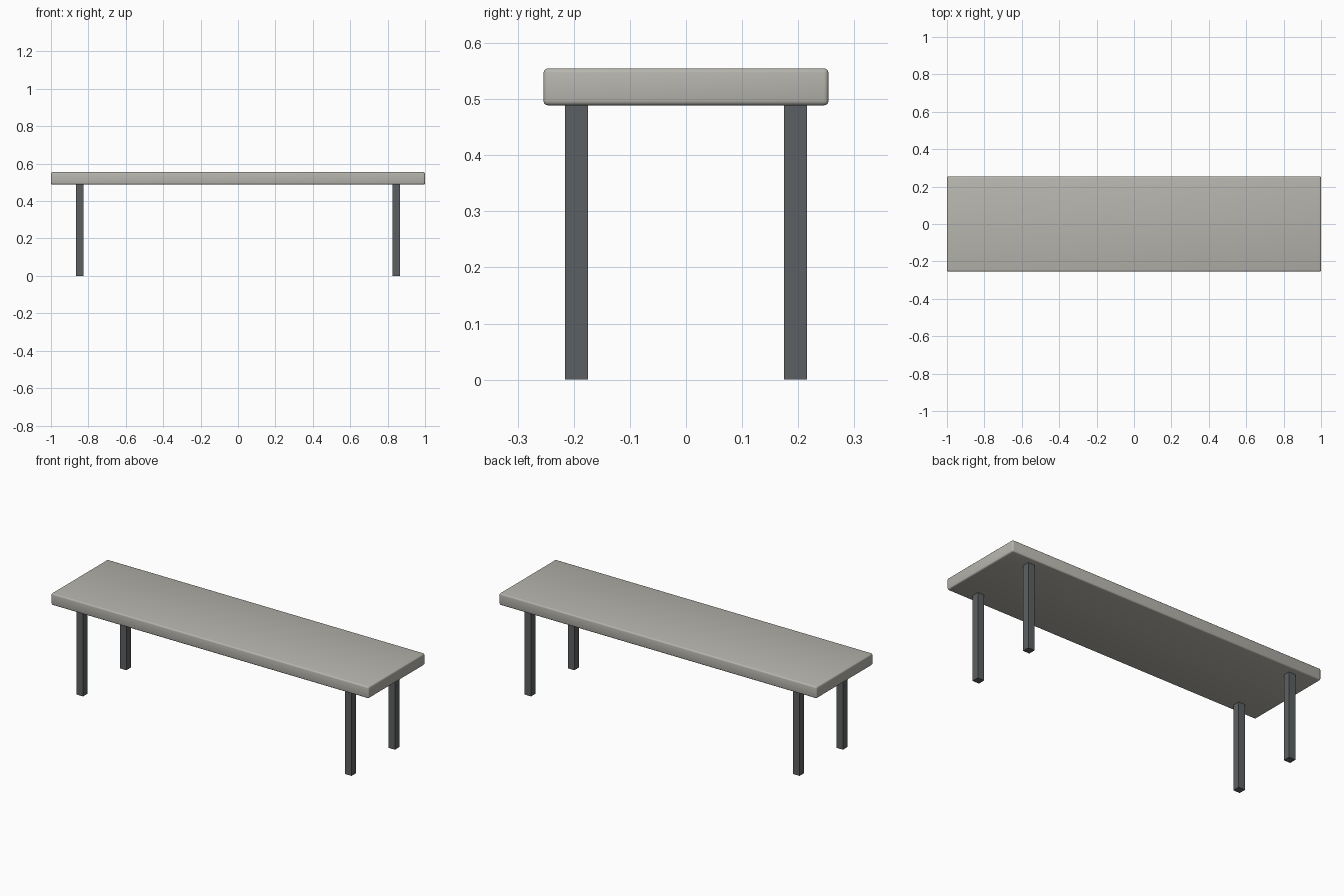
import bpy

cube = bpy.data.objects.get("Cube")
if cube:
    bpy.data.objects.remove(cube, do_unlink=True)


def make_material(name, rgb):
    mat = bpy.data.materials.new(name)
    mat.use_nodes = True
    mat.diffuse_color = (*rgb, 1)
    mat.node_tree.nodes["Principled BSDF"].inputs["Base Color"].default_value = (*rgb, 1)
    return mat


def box(name, center, size, mat):
    bpy.ops.mesh.primitive_cube_add(size=1, location=center)
    obj = bpy.context.object
    obj.name = name
    obj.scale = size
    bpy.ops.object.transform_apply(location=False, rotation=False, scale=True)
    obj.data.materials.append(mat)
    return obj


stone = make_material("warm grey stone", (0.47, 0.46, 0.42))
metal = make_material("dark grey metal", (0.108, 0.118, 0.122))

SEAT_BOTTOM, SEAT_TOP = 0.489, 0.555

# Seat slab with softly rounded edges
seat = box("seat", (0, 0, (SEAT_BOTTOM + SEAT_TOP) / 2),
           (2, 0.508, SEAT_TOP - SEAT_BOTTOM), stone)
bevel = seat.modifiers.new("rounded edges", "BEVEL")
bevel.width = 0.008
bevel.segments = 3
bpy.ops.object.modifier_apply(modifier=bevel.name)
bpy.ops.object.shade_smooth_by_angle()

# Four square legs
for side, sx in (("left", 1), ("right", -1)):
    for end, sy in (("front", -1), ("back", 1)):
        box(f"{end}_{side}_leg", (sx * 0.846, sy * 0.195, SEAT_BOTTOM / 2),
            (0.041, 0.041, SEAT_BOTTOM), metal)
